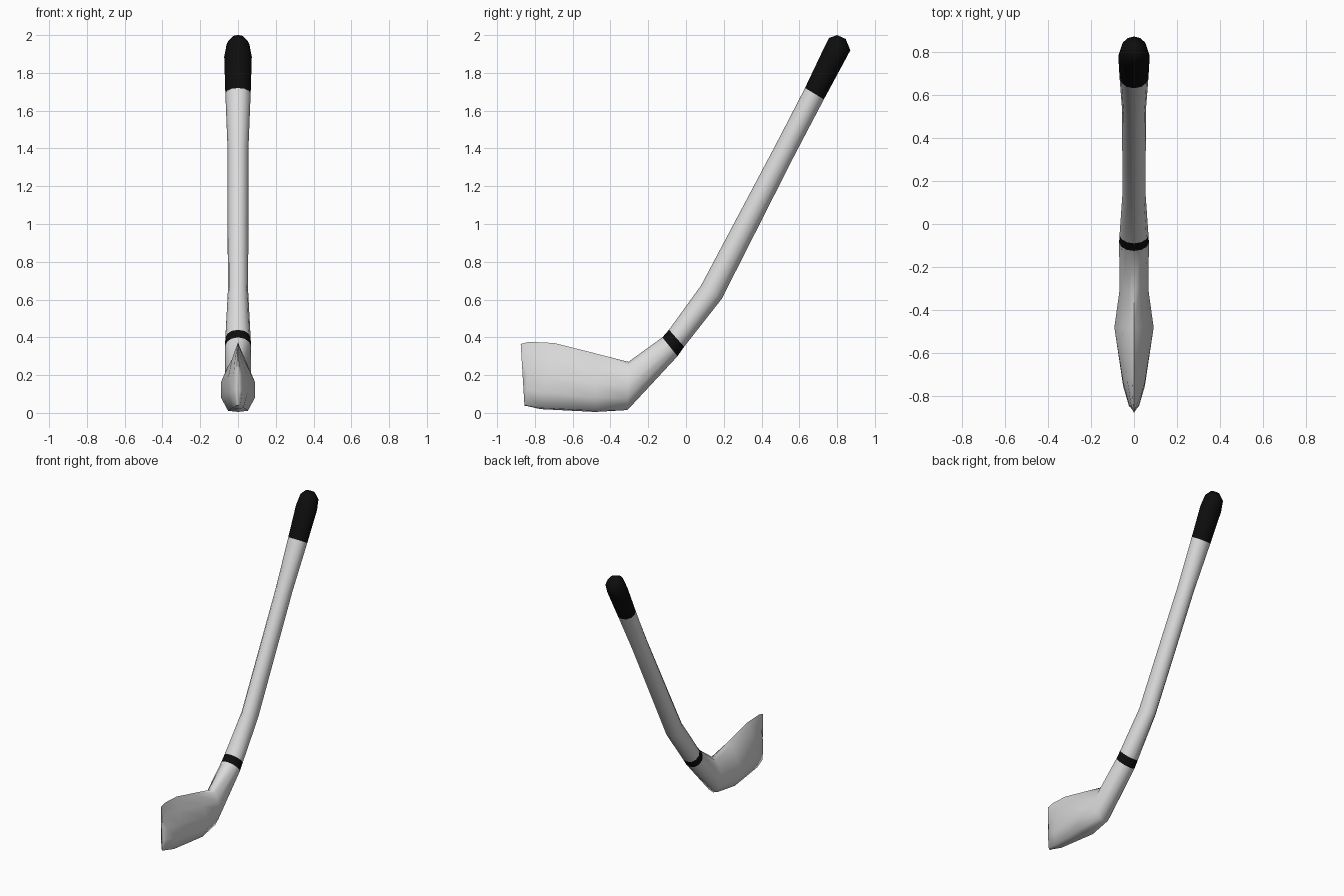
import bpy, bmesh, math

cube = bpy.data.objects.get("Cube")
if cube:
    bpy.data.objects.remove(cube)


def material(name, value):
    m = bpy.data.materials.new(name)
    m.use_nodes = True
    colour = (value, value, value, 1)
    m.diffuse_color = colour
    m.node_tree.nodes["Principled BSDF"].inputs["Base Color"].default_value = colour
    return m


WHITE, BLACK = 0, 1
SIDES = 12
# Half width of the blade section from sole to top edge
BLADE = [0, 0.56, 0.97, 0.97, 0.62, 0.2, 0]

# Sections: front/top point (y, z), back/bottom point (y, z),
# half width, blade-shape blend, colour of the span that follows
SECTIONS = [
    (0.80, 2.00, 0.845, 1.98, 0.03, 0, BLACK),    # grip
    (0.757, 1.985, 0.87, 1.92, 0.06, 0, BLACK),
    (0.72, 1.91, 0.838, 1.86, 0.073, 0, BLACK),
    (0.63, 1.72, 0.73, 1.66, 0.067, 0, WHITE),    # shaft
    (0.475, 1.42, 0.575, 1.365, 0.055, 0, WHITE),
    (0.08, 0.675, 0.19, 0.605, 0.054, 0, WHITE),
    (-0.09, 0.44, -0.01, 0.35, 0.067, 0, BLACK),  # band
    (-0.125, 0.40, -0.045, 0.30, 0.069, 0, WHITE),
    (-0.305, 0.27, -0.31, 0.015, 0.068, 0.4, WHITE),  # head
    (-0.48, 0.315, -0.48, 0.005, 0.094, 1, WHITE),
    (-0.70, 0.37, -0.77, 0.02, 0.052, 1, WHITE),
    (-0.83, 0.376, -0.85, 0.038, 0.024, 1, WHITE),
    (-0.875, 0.365, -0.855, 0.036, 0.006, 1, WHITE),
]


def ring(bm, section):
    ty, tz, by, bz, width, blend, _ = section
    verts = []
    for i in range(SIDES):
        a = 2 * math.pi * i / SIDES
        k = min(i, SIDES - i)
        side = 1 if i <= SIDES / 2 else -1
        u = (1 - math.cos(a)) / 2
        if k == 1:
            u *= 1 - 0.7 * blend  # flatter sole on the blade
        w = (1 - blend) * abs(math.sin(a)) + blend * BLADE[k]
        verts.append(bm.verts.new((side * w * width,
                                   by + (ty - by) * u, bz + (tz - bz) * u)))
    return verts


# Loft the whole club through its sections
bm = bmesh.new()
rings = [ring(bm, s) for s in SECTIONS]
for s, a, b in zip(SECTIONS, rings, rings[1:]):
    for i in range(SIDES):
        j = (i + 1) % SIDES
        bm.faces.new((a[i], a[j], b[j], b[i])).material_index = s[6]
bm.faces.new(rings[0]).material_index = BLACK
bm.faces.new(rings[-1]).material_index = WHITE
bmesh.ops.recalc_face_normals(bm, faces=bm.faces)

mesh = bpy.data.meshes.new("club")
bm.to_mesh(mesh)
bm.free()
mesh.materials.append(material("pale_grey", 0.7))
mesh.materials.append(material("black", 0.004))
club = bpy.data.objects.new("club", mesh)
bpy.context.collection.objects.link(club)
bpy.context.view_layer.objects.active = club
club.select_set(True)
bpy.ops.object.shade_smooth_by_angle(angle=math.radians(60))
